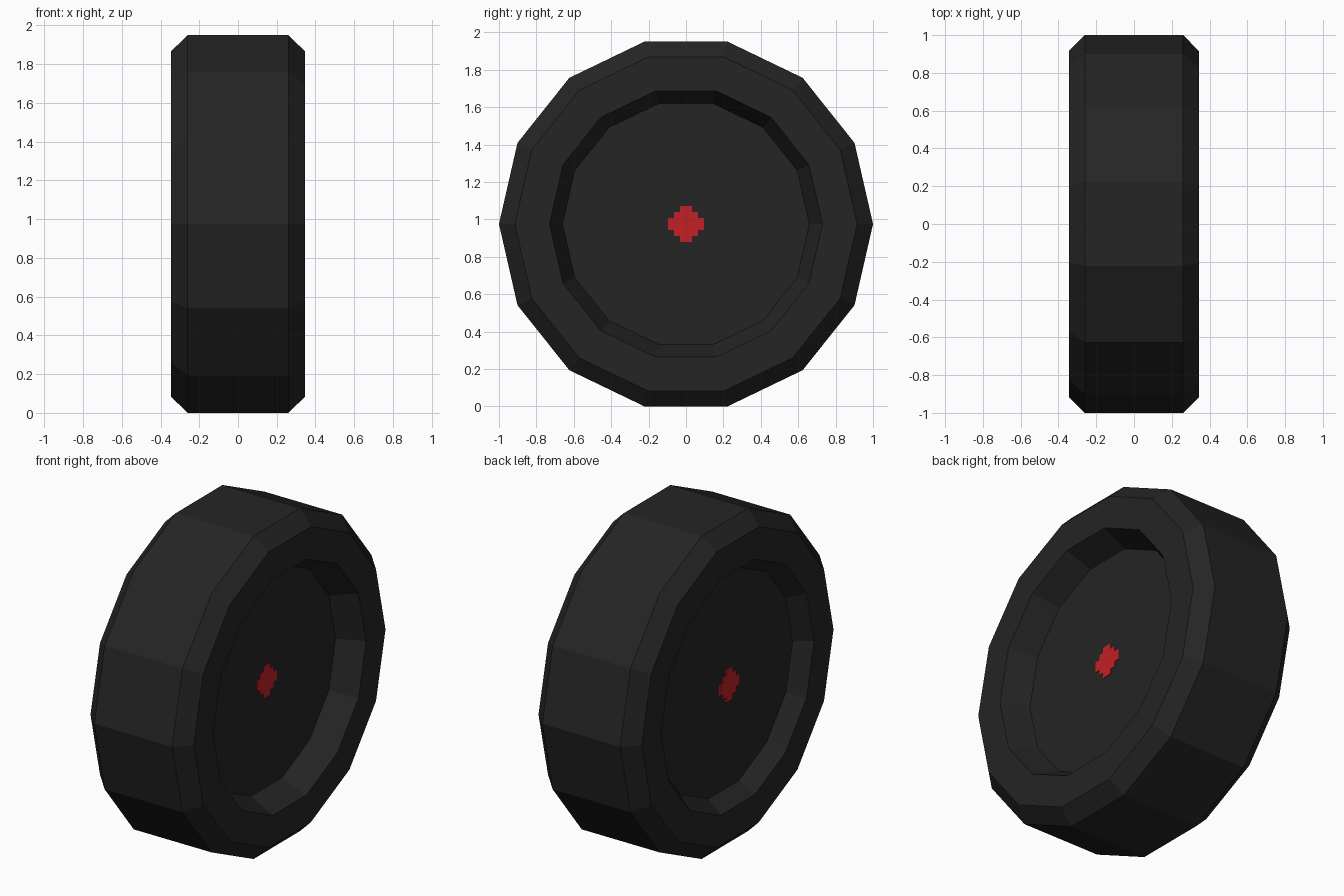
import bpy, bmesh, math

if "Cube" in bpy.data.objects:
    bpy.data.objects.remove(bpy.data.objects["Cube"])

SIDES = 14
CENTRE_Z = math.cos(math.pi / SIDES)   # wheel rests on a flat side


def material(name, rgb):
    m = bpy.data.materials.new(name)
    m.diffuse_color = (*rgb, 1)
    m.use_nodes = True
    m.node_tree.nodes["Principled BSDF"].inputs["Base Color"].default_value = m.diffuse_color
    return m


def add_object(name, bm, mat):
    bmesh.ops.recalc_face_normals(bm, faces=bm.faces)
    mesh = bpy.data.meshes.new(name)
    bm.to_mesh(mesh)
    bm.free()
    mesh.materials.append(mat)
    obj = bpy.data.objects.new(name, mesh)
    obj.location.z = CENTRE_Z
    bpy.context.collection.objects.link(obj)
    return obj


rubber = material("black rubber", (0.018, 0.018, 0.018))
red = material("red hub", (0.54, 0.0145, 0.018))

# Wheel: closed profile (x, radius) turned around the x axis
profile = [(-0.25, 0.66), (-0.345, 0.73), (-0.345, 0.915), (-0.26, 1.0),
           (0.26, 1.0), (0.345, 0.915), (0.345, 0.73), (0.19, 0.66)]
bm = bmesh.new()
rings = []
for x, r in profile:
    angles = [2 * math.pi * i / SIDES for i in range(SIDES)]
    rings.append([bm.verts.new((x, r * math.cos(a), r * math.sin(a))) for a in angles])
for a, b in zip(rings, rings[1:]):
    for i in range(SIDES):
        j = (i + 1) % SIDES
        bm.faces.new((a[i], a[j], b[j], b[i]))
# Flat disc on the right, slightly domed disc on the left
for ring, x in ((rings[0], -0.29), (rings[-1], 0.19)):
    tip = bm.verts.new((x, 0, 0))
    for i in range(SIDES):
        bm.faces.new((ring[i], ring[(i + 1) % SIDES], tip))
add_object("wheel", bm, rubber)


# Stepped red hub spots, thin plates in the middle of each disc
def hub_spot(name, x, thickness):
    a, b, c = 0.032, 0.064, 0.096
    quarter = [(c, a), (b, a), (b, b), (a, b), (a, c)]
    outline = []
    for turn in range(4):
        for y, z in quarter:
            for _ in range(turn):
                y, z = -z, y
            outline.append((y, z))
    bm = bmesh.new()
    face = bm.faces.new([bm.verts.new((x, y, z)) for y, z in outline])
    extruded = bmesh.ops.extrude_face_region(bm, geom=[face])
    moved = [v for v in extruded["geom"] if isinstance(v, bmesh.types.BMVert)]
    bmesh.ops.translate(bm, verts=moved, vec=(thickness, 0, 0))
    add_object(name, bm, red)


hub_spot("right_hub_spot", 0.187, 0.006)
hub_spot("left_hub_spot", -0.284, -0.009)
